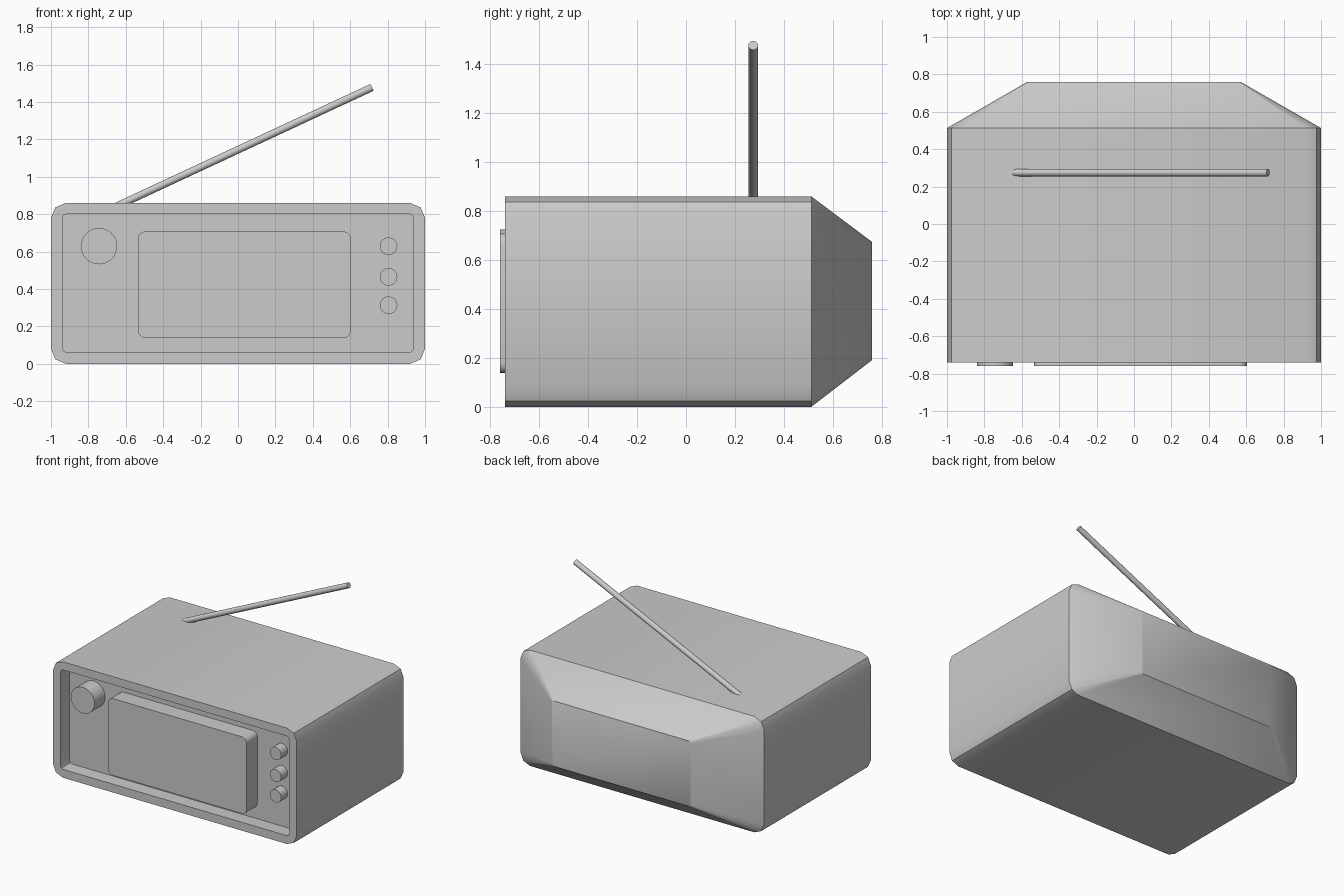
import bpy, bmesh, math
from mathutils import Vector

if "Cube" in bpy.data.objects:
    bpy.data.objects.remove(bpy.data.objects["Cube"])


def finish(name, bm, angle=30):
    bmesh.ops.recalc_face_normals(bm, faces=bm.faces[:])
    me = bpy.data.meshes.new(name)
    bm.to_mesh(me)
    bm.free()
    ob = bpy.data.objects.new(name, me)
    bpy.context.collection.objects.link(ob)
    bpy.ops.object.select_all(action='DESELECT')
    ob.select_set(True)
    bpy.context.view_layer.objects.active = ob
    bpy.ops.object.shade_smooth_by_angle(angle=math.radians(angle))
    return ob


def rounded_ring(x0, x1, z0, z1, r, y, segs):
    corners = [(x1 - r, z1 - r), (x0 + r, z1 - r), (x0 + r, z0 + r), (x1 - r, z0 + r)]
    pts = []
    for i, (cx, cz) in enumerate(corners):
        for k in range(segs + 1):
            a = math.pi / 2 * (i + k / segs)
            pts.append((cx + r * math.cos(a), y, cz + r * math.sin(a)))
    return pts


def loft(name, rings, segs):
    bm = bmesh.new()
    loops = [[bm.verts.new(p) for p in rounded_ring(*r, segs)] for r in rings]
    for a, b in zip(loops, loops[1:]):
        n = len(a)
        for i in range(n):
            j = (i + 1) % n
            bm.faces.new((a[i], a[j], b[j], b[i]))
    bm.faces.new(loops[0])
    bm.faces.new(loops[-1])
    return finish(name, bm)


def rod(name, start, end, r, sides):
    a, b = Vector(start), Vector(end)
    bm = bmesh.new()
    bmesh.ops.create_cone(bm, cap_ends=True, segments=sides, radius1=r, radius2=r,
                          depth=(b - a).length)
    m = (b - a).to_track_quat('Z', 'Y').to_matrix().to_4x4()
    m.translation = (a + b) / 2
    bm.transform(m)
    return finish(name, bm)


PANEL_Y = -0.635

# Case: tapered back, straight shell, front rim and recessed panel
loft("case", [
    (-0.57, 0.57, 0.19, 0.675, 0.015, 0.76),
    (-1.0, 1.0, 0.0, 0.86, 0.08, 0.513),
    (-1.0, 1.0, 0.0, 0.86, 0.08, -0.74),
    (-0.938, 0.938, 0.062, 0.80, 0.02, -0.74),
    (-0.938, 0.938, 0.062, 0.80, 0.02, PANEL_Y),
], 2)

# Raised display block
loft("screen", [
    (-0.535, 0.603, 0.138, 0.708, 0.04, PANEL_Y + 0.01),
    (-0.535, 0.603, 0.138, 0.708, 0.04, -0.76),
], 4)

# Tuning knob and the column of small buttons
rod("tuning_knob", (-0.743, PANEL_Y + 0.01, 0.629), (-0.743, -0.76, 0.629), 0.097, 32)
for i, z in enumerate((0.629, 0.465, 0.313)):
    rod(f"button_{i + 1}", (0.805, PANEL_Y + 0.01, z), (0.805, -0.71, z), 0.047, 24)

# Slanted antenna
rod("antenna", (-0.68, 0.275, 0.828), (0.717, 0.275, 1.478), 0.02, 20)
